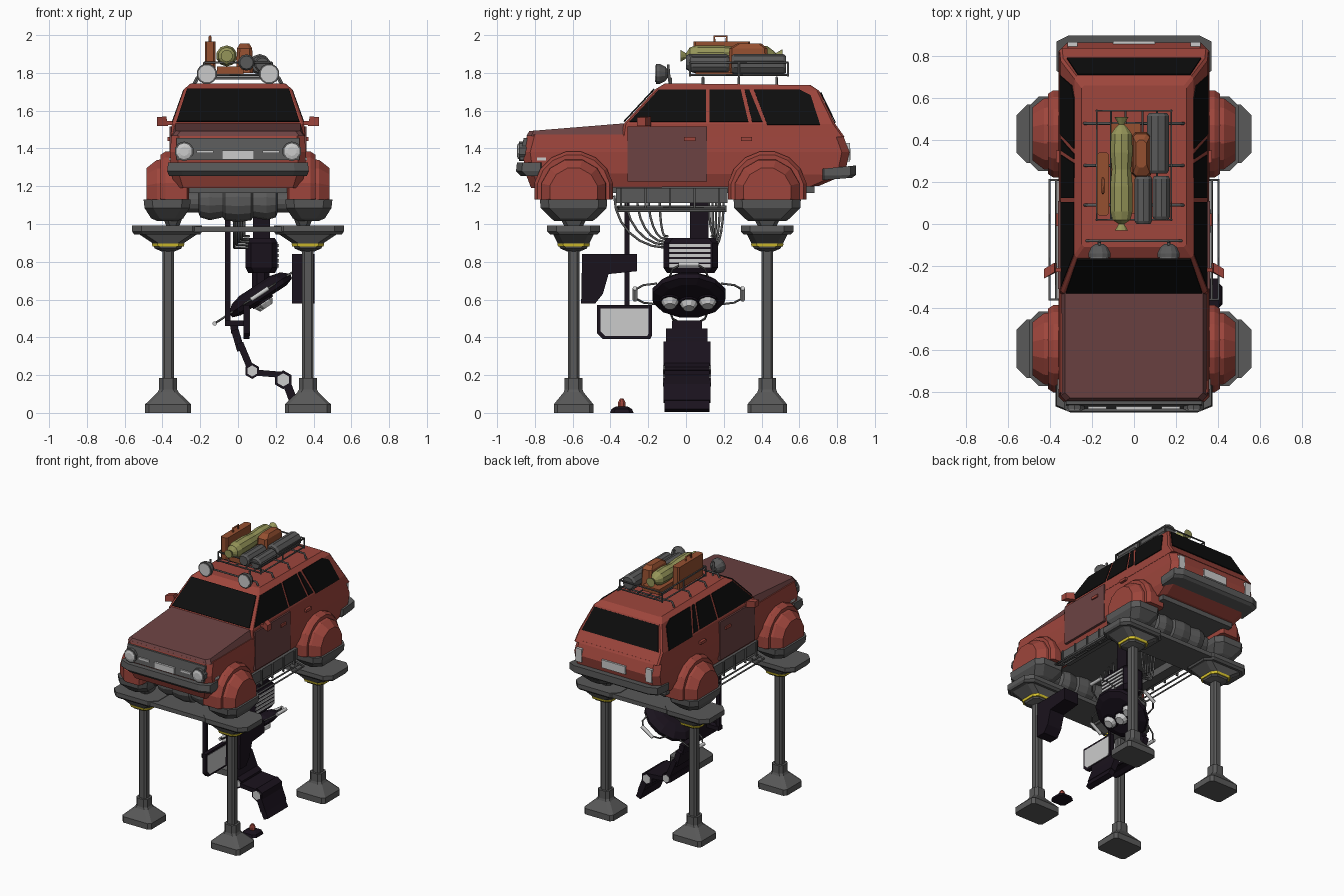
import bpy, bmesh
from math import pi, sin, cos
from mathutils import Vector, Matrix

def mat(name, *c):
    m = bpy.data.materials.new(name)
    m.diffuse_color = (*c, 1)
    return m
RED, FADED = mat("red_paint", .34, .06, .045), mat("faded_paint", .15, .055, .055)
GLASS, DARK = mat("dark_glass", .004, .004, .004), mat("black_plastic", .010, .006, .012)
GREY, YELLOW = mat("dark_grey", .10, .10, .10), mat("yellow", .75, .6, .03)
OLIVE, BROWN = mat("olive", .3, .3, .1), mat("brown", .3, .08, .03)

def finish(name, bm, col, mirror=False, M=None):
    bm.transform(M or Matrix())
    bmesh.ops.recalc_face_normals(bm, faces=bm.faces)
    me = bpy.data.meshes.new(name)
    bm.to_mesh(me)
    bm.free()
    ob = bpy.data.objects.new(name, me)
    bpy.context.collection.objects.link(ob)
    if col:
        me.materials.append(col)
    if mirror:
        ob.modifiers.new("mirror", 'MIRROR').use_mirror_merge = False

def bridge(bm, rings):
    for a, b in zip(rings, rings[1:]):
        for i in range(len(a)):
            j = (i + 1) % len(a)
            bm.faces.new((a[i], a[j], b[j], b[i]))
    bm.faces.new(rings[0][::-1])
    bm.faces.new(rings[-1])

# stacked chamfered rectangles: (y front, z front, y rear, z rear, half width)
def stack(name, levels, col, c=.02, loc=(0, 0, 0), mirror=False, k=1):
    bm = bmesh.new()
    rings = []
    for yf, zf, yr, zr, w in levels:
        d = c * k
        pts = [(-w, yf + c), (-w + d, yf), (w - d, yf), (w, yf + c), (w, yr - c), (w - d, yr), (-w + d, yr), (-w, yr - c)]
        rings.append([bm.verts.new((x, y, zf + (zr - zf) * (y - yf) / (yr - yf))) for x, y in pts])
    bridge(bm, rings)
    finish(name, bm, col, mirror, Matrix.Translation(loc))

def tower(name, levels, col, c, loc, mirror=False):  # levels: (z, half x, half y)
    stack(name, [(-hy, z, hy, z, hx) for z, hx, hy in levels], col, c, loc, mirror)

def lathe(name, prof, loc, axis, col, n=12, mirror=False, clip=None, M=None):
    bm = bmesh.new()
    bridge(bm, [[bm.verts.new((r * cos(2 * pi * (i + .5) / n), r * sin(2 * pi * (i + .5) / n), h))
                 for i in range(n)] for r, h in prof])
    bm.transform(Matrix.Translation(loc) @ Vector(axis).to_track_quat('Z', 'Y').to_matrix().to_4x4())
    if clip:
        bmesh.ops.bisect_plane(bm, geom=bm.verts[:] + bm.edges[:] + bm.faces[:], plane_co=(0, 0, clip),
                               plane_no=(0, 0, -1), clear_outer=True)
        bmesh.ops.holes_fill(bm, edges=[e for e in bm.edges if e.is_boundary])
    finish(name, bm, col, mirror, M)

def slab(name, pts, vec, col, mirror=False):
    bm = bmesh.new()
    bridge(bm, [[bm.verts.new(Vector(p) + Vector(vec) * t) for p in pts] for t in (0, 1)])
    finish(name, bm, col, mirror)

def box(name, x, y, z, col, mirror=False):
    slab(name, [(x[0], y[0], z[0]), (x[1], y[0], z[0]), (x[1], y[1], z[0]), (x[0], y[1], z[0])], (0, 0, z[1] - z[0]), col, mirror)

def tube(name, pts, r, col, closed=False, mirror=False, M=Matrix()):
    cu = bpy.data.curves.new(name, 'CURVE')
    cu.dimensions, cu.bevel_depth, cu.bevel_resolution, cu.use_fill_caps = '3D', r, 1, True
    s = cu.splines.new('POLY')
    s.points.add(len(pts) - 1)
    for p, q in zip(s.points, pts):
        p.co = (*(M @ Vector(q)), 1)
    s.use_cyclic_u = closed
    if col:
        cu.materials.append(col)
    ob = bpy.data.objects.new(name, cu)
    bpy.context.collection.objects.link(ob)
    bpy.ops.object.select_all(action='DESELECT')
    ob.select_set(True)
    bpy.context.view_layer.objects.active = ob
    bpy.ops.object.convert(target='MESH')
    if mirror:
        bpy.context.object.modifiers.new("mirror", 'MIRROR').use_mirror_merge = False

# car shell
stack("lower_body", [(-.82, 1.19, .70, 1.20, .33), (-.85, 1.27, .84, 1.26, .355), (-.865, 1.38, .865, 1.38, .36),
                     (-.84, 1.475, .83, 1.475, .352)], RED, .04)
stack("hood", [(-.845, 1.465, -.30, 1.465, .35), (-.83, 1.492, -.30, 1.535, .33)], FADED, .025)
stack("cabin", [(-.34, 1.465, .84, 1.46, .355), (-.33, 1.53, .79, 1.53, .35), (-.16, 1.715, .705, 1.705, .285),
                (-.11, 1.745, .66, 1.735, .25)], RED, .012)
box("underbody", (-.31, .31), (-.76, .68), (1.165, 1.2), GREY)

# glass
wx = lambda z: .352 - (z - 1.53) * .36
for n, p in (("front_window", [(-.30, 1.54), (.105, 1.54), (.105, 1.71), (-.145, 1.71)]),
             ("middle_window", [(.125, 1.54), (.33, 1.54), (.29, 1.71), (.125, 1.71)]),
             ("small_window", [(.35, 1.54), (.405, 1.54), (.335, 1.71), (.31, 1.71)]),
             ("quarter_window", [(.43, 1.525), (.71, 1.525), (.66, 1.68), (.60, 1.71), (.36, 1.71)])):
    slab(n, [(wx(z) - .004, y, z) for y, z in p], (.006, 0, .002), GLASS, True)
slab("windshield", [(-.325, -.325, 1.54), (.325, -.325, 1.54), (.27, -.165, 1.712), (-.27, -.165, 1.712)], (0, -.006, .005), GLASS)
slab("rear_window", [(-.32, .788, 1.535), (.32, .788, 1.535), (.268, .71, 1.695), (-.268, .71, 1.695)], (0, .006, .003), GLASS)

# doors, mirrors, lights, bumpers
slab("front_door", [(.345, -.31, 1.225), (.345, .11, 1.225), (.345, .11, 1.515), (.345, -.31, 1.515)], (.018, 0, 0), FADED, True)
for y in (.02, .32):
    box("door_handle", (.35, .373), (y - .03, y + .03), (1.44, 1.46), RED, True)
slab("mirror", [(.37, -.23, 1.52), (.43, -.26, 1.52), (.43, -.26, 1.565), (.38, -.23, 1.57)], (0, .045, 0), RED, True)
box("mirror_arm", (.33, .39), (-.23, -.21), (1.525, 1.545), RED, True)
slab("grille", [(-.325, -.86, 1.34), (.325, -.86, 1.34), (.325, -.84, 1.455), (-.325, -.84, 1.455)], (0, -.02, 0), GREY)
box("front_plate", (-.085, .085), (-.887, -.86), (1.345, 1.39), None)
box("front_marker", (.13, .22), (-.882, -.86), (1.375, 1.39), None, True)
lathe("headlight_rim", [(.052, 0), (.052, .04)], (.285, -.845, 1.385), (0, -1, 0), GREY, 10, True)
lathe("headlight", [(.042, 0), (.042, .045), (.025, .05)], (.285, -.845, 1.385), (0, -1, 0), None, 10, True)
stack("front_bumper", [(-.875, 1.255, -.74, 1.255, .365), (-.90, 1.28, -.74, 1.28, .375), (-.895, 1.325, -.74, 1.325, .37)], GREY, .03, k=2.5)
stack("rear_bumper", [(.70, 1.23, .88, 1.245, .36), (.70, 1.255, .90, 1.26, .37), (.70, 1.29, .90, 1.31, .37)], GREY, .03, k=2)
box("side_marker", (.34, .364), (-.79, -.74), (1.335, 1.352), None, True)
box("tail_light", (.27, .318), (.83, .868), (1.33, 1.43), None, True)
box("rear_plate", (-.10, .10), (.83, .872), (1.34, 1.40), None)

for y in (-.595, .43):
    # wheel arches with hover pads and ribbed axle drum
    lathe("wheel_arch", [(.19, .26), (.212, .27), (.212, .385), (.195, .41)], (0, y, 1.175), (1, 0, 0), RED, 16, True, 1.13)
    lathe("wheel_dome", [(.18, .38), (.175, .43), (.13, .485)], (0, y, 1.17), (1, 0, 0), RED, 12, True, 1.12)
    tower("hover_pad", [(1.13, .125, .178), (1.085, .12, .175), (1.03, .085, .12), (1.015, .05, .1)], GREY, .045, (.375, y, 0), True)
    tower("hover_nozzle", [(1.10, .05, .07), (1.03, .05, .07), (.99, .035, .05)], GREY, .02, (.345, y, 0), True)
    lathe("axle_drum", [(.06, -.30), (.06, -.21), (.085, -.20), (.1, -.15), (.085, -.08), (.1, -.07), (.11, 0),
                        (.1, .07), (.085, .08), (.1, .15), (.085, .20), (.06, .21), (.06, .30)], (0, y, 1.12), (1, 0, 0), GREY, 14)
    # lift beam and columns
    box("lift_beam", (-.40, .40), (y - .13, y + .13), (.957, .988), GREY)
    tower("beam_end", [(.945, .175, .125), (.96, .185, .14), (.992, .185, .14)], GREY, .05, (.375, y, 0), True)
    tower("column_head", [(.95, .16, .11), (.90, .085, .085), (.87, .07, .07), (.855, .035, .035)], GREY, .03, (.37, y, 0), True)
    tower("yellow_ring", [(.898, .087, .087), (.882, .083, .083)], YELLOW, .03, (.37, y, 0), True)
    tower("column", [(.15, .031, .031), (.88, .031, .031)], GREY, .012, (.37, y, 0), True)
    tower("column_foot", [(0, .122, .105), (.045, .122, .105), (.11, .055, .052), (.125, .047, .047), (.185, .047, .047)], GREY, .02, (.37, y, 0), True)

# side steps
box("sill_panel", (.27, .345), (-.37, .22), (1.11, 1.19), GREY, True)
for k in range(5):
    box("sill_rib", (.34, .355), (-.35 + k * .13, -.34 + k * .13), (1.08, 1.19), GREY, True)
tube("step_frame", [(.33, -.36, 1.09), (.403, -.36, 1.07), (.403, .21, 1.07), (.33, .21, 1.09)], .008, GREY, True, True)
tube("step_rail", [(.37, -.36, 1.08), (.37, .21, 1.08)], .006, GREY, False, True)

# roof lamps and rack
tube("lamp_bar", [(-.24, -.08, 1.72), (-.21, -.08, 1.77), (.21, -.08, 1.77), (.24, -.08, 1.72)], .007, GREY)
lathe("roof_lamp", [(.02, -.045), (.04, -.03), (.055, 0), (.055, .02)], (.165, -.14, 1.795), (0, -1, 0), GREY, 12, True)
lathe("roof_lamp_lens", [(.046, 0), (.046, .024)], (.165, -.14, 1.795), (0, -1, 0), None, 12, True)
tube("lamp_post", [(.165, -.095, 1.845), (.165, -.085, 1.73)], .008, GREY, False, True)
for y in (.09, .28, .48):
    tube("rack_crossbar", [(-.24, y, 1.73), (-.22, y, 1.775), (.22, y, 1.775), (.24, y, 1.73)], .007, GREY)
for y in (.02, .28, .54):
    tube("rack_post", [(-.178, y, 1.78), (-.178, y, 1.855)], .006, GREY, False, True)
for z in (1.79, 1.855):
    tube("rack_rail", [(-.178, .02, z), (.178, .02, z), (.178, .54, z), (-.178, .54, z)], .006, GREY, True)
for x in (.04, .11):
    tube("rack_slat", [(x, .02, 1.787), (x, .54, 1.787)], .005, GREY, False, True)

# luggage
stack("suitcase", [(.04, 1.80, .34, 1.80, .028), (.04, 1.965, .34, 1.965, .028)], BROWN, .01, (-.148, 0, 0))
tube("suitcase_handle", [(-.148, .15, 1.96), (-.148, .15, 1.993), (-.148, .215, 1.993), (-.148, .215, 1.96)], .007, BROWN)
stack("satchel", [(.22, 1.80, .44, 1.80, .045), (.23, 1.93, .43, 1.93, .04), (.27, 1.955, .40, 1.955, .025)], BROWN, .015, (.035, 0, 0))
box("flat_case", (-.11, .03), (.05, .48), (1.795, 1.835), BROWN)
lathe("duffel", [(.032, -.03), (.014, 0), (.045, .02), (.056, .06), (.056, .18), (.048, .26), (.056, .34), (.052, .43),
                 (.03, .46), (.014, .475), (.035, .51)], (-.06, 0, 1.89), (0, 1, 0), OLIVE, 10)
for n, x, a, b, r, z in (("roll_a", .045, 0, .23, .044, 1.855), ("roll_b", .13, .02, .23, .044, 1.845), ("roll_c", .115, .24, .53, .055, 1.845)):
    lathe(n, [(r * .8, a), (r, a + .015), (r, b - .015), (r * .8, b)], (x, 0, z), (0, 1, 0), GREY, 10)

# hanging lamp arm and vent box
box("lamp_trunk", (.08, .17), (.02, .12), (.90, 1.2), DARK)
stack("vent_box", [(-.11, .74, .14, .74, .07), (-.13, .77, .16, .77, .085), (-.13, .90, .16, .90, .085), (-.11, .925, .14, .925, .07)], DARK, .03, (.125, .01, 0))
for k in range(5):
    box("vent_slat", (.2, .216), (-.09, .13), (.77 + k * .027, .787 + k * .027), None)
lathe("lamp_neck", [(.05, 0), (.05, .12)], (.12, .02, .64), (0, 0, 1), DARK, 8)

# tilted operating lamp
T = Matrix.Translation((.115, .015, .63)) @ Matrix.Rotation(2.56, 4, 'Y')
lathe("lamp_disc", [(.10, -.05), (.16, -.035), (.20, 0), (.195, .025), (.15, .04)], (0, 0, 0), (0, 0, 1), DARK, 12, M=T)
for k in range(3):
    p = (.02 * (k == 1), -.1 + k * .1, 0)
    lathe("lamp_pod", [(.046, .03), (.046, .055), (.03, .08)], p, (0, 0, 1), None, 10, M=T)
    lathe("lamp_pod_rim", [(.055, .02), (.055, .05)], p, (0, 0, 1), DARK, 10, M=T)
for k in range(4):
    R = T @ Matrix.Rotation(k * pi / 2, 4, 'Z')
    tube("lamp_handle_bracket", [(.17, -.1, 0), (.24, -.085, 0), (.285, -.04, 0), (.285, .04, 0), (.24, .085, 0), (.17, .1, 0)], .006, GREY, M=R)
    tube("lamp_handle", [(.285, -.055, 0), (.285, .055, 0)], .013, None, M=R)

# cable bundle below the floor
for k in range(5):
    x, z = -.02 + k * .013, .875 + k * .015
    for ya, yb in ((-.38 + k * .06, -.11), (.20 - k * .02, .15)):
        tube("cable", [(x, ya + (yb - ya) * (1 - cos(t * pi / 12)), z + (1.15 - z) * (1 - sin(t * pi / 12))) for t in range(7)]
             + [(.06, yb * .9, z)], .007, GREY)

# reclining chair
for n, a, b, t, h in (("headrest", (-.025, .485), (-.015, .42), .02, .08), ("back_upper", (-.017, .44), (.015, .33), .02, .11),
                      ("back_lower", (.01, .37), (.075, .215), .018, .125), ("seat", (.07, .215), (.25, .20), .016, .125),
                      ("leg_rest", (.245, .19), (.295, .06), .022, .125), ("foot_rest", (.28, .09), (.315, .012), .02, .12)):
    w = Vector((a[1] - b[1], 0, b[0] - a[0])).normalized() * t
    p, q = Vector((a[0], .005 - h, a[1])), Vector((b[0], .005 - h, b[1]))
    slab("chair_" + n, [p - w, q - w, q + w, p + w], (0, 2 * h, 0), DARK)
for x, z, r in ((.075, .222, .042), (.24, .175, .05)):
    lathe("chair_hinge", [(r, -.115), (r, .125)], (x, 0, z), (0, 1, 0), DARK, 6)
    lathe("chair_hinge_cap", [(r * .7, -.122), (r * .7, .132)], (x, 0, z), (0, 1, 0), None, 6)

# monitor on pole
box("monitor_pole", (-.07, -.04), (-.325, -.30), (.46, 1.17), DARK)
box("monitor_link", (-.07, .04), (-.335, -.29), (.46, .49), DARK)
out = [(-.47, .42), (-.44, .39), (-.19, .39), (-.18, .41), (-.18, .57), (-.47, .57)]
slab("monitor", [(.03, y, z) for y, z in out], (.03, 0, 0), DARK)
slab("monitor_screen", [(.058, -.325 + (y + .325) * .88, .48 + (z - .48) * .82) for y, z in out], (.005, 0, 0), None)

# tool cabinet on column, foot pedal
slab("tool_cabinet", [(.285, y, z) for y, z in ((-.55, .84), (-.26, .84), (-.26, .75), (-.41, .735), (-.44, .63), (-.48, .58), (-.555, .58))],
     (.12, 0, 0), DARK)
tower("pedal_base", [(0, .062, .062), (.02, .055, .055), (.035, .03, .03)], DARK, .02, (.36, -.34, 0))
lathe("pedal_button", [(.022, .03), (.022, .055), (.01, .075)], (.36, -.34, 0), (0, 0, 1), RED, 8)
